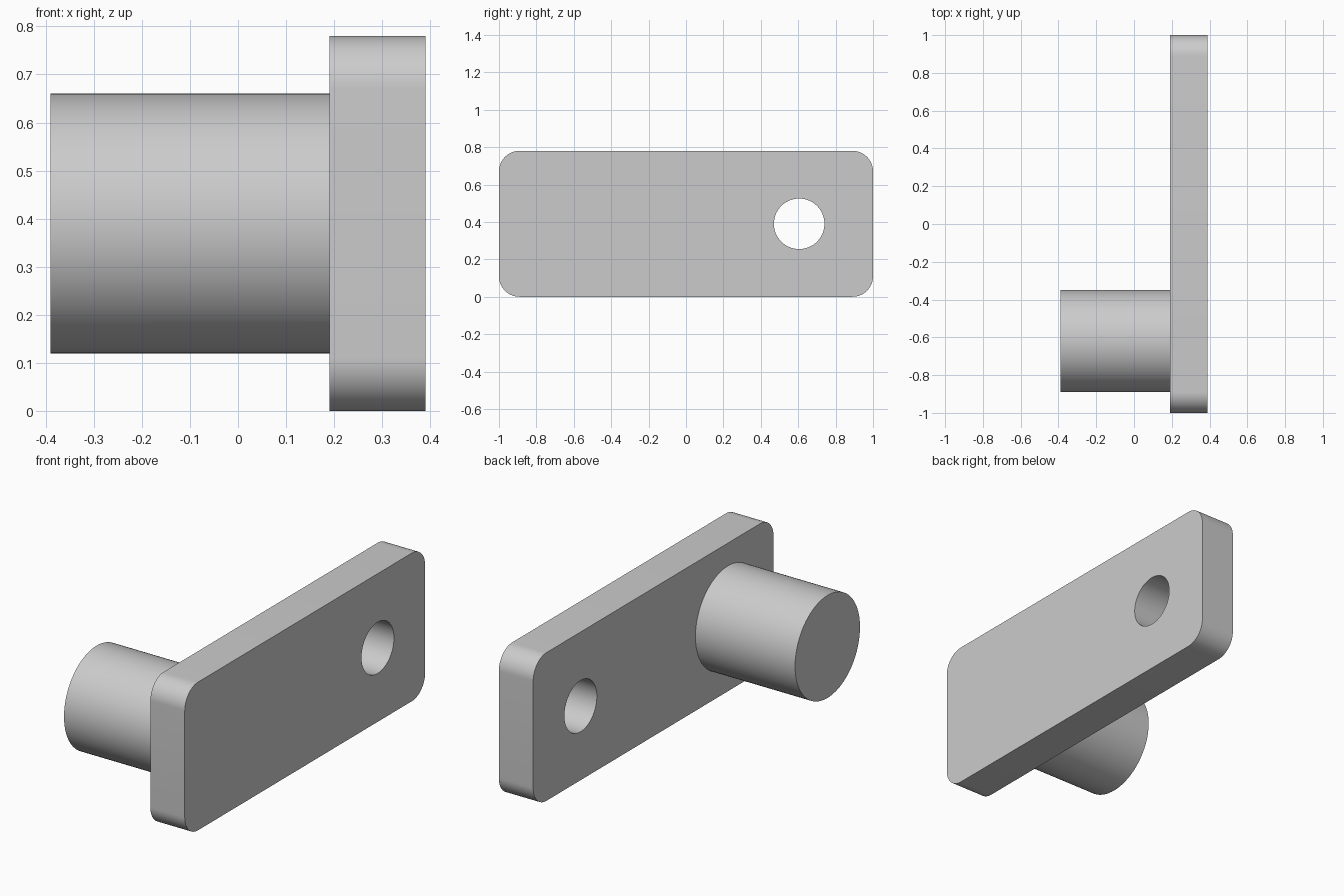
import bpy
import bmesh
from math import cos, sin, pi, radians
from mathutils import Matrix, Vector

cube = bpy.data.objects.get("Cube")
if cube:
    bpy.data.objects.remove(cube, do_unlink=True)

HEIGHT = 0.78
MID_Z = HEIGHT / 2
PLATE_BACK, PLATE_FRONT = 0.19, 0.39
CORNER = 0.11

grey = bpy.data.materials.new("plain grey")
grey.use_nodes = True
colour = (0.6, 0.6, 0.6, 1)
grey.diffuse_color = colour
grey.node_tree.nodes["Principled BSDF"].inputs["Base Color"].default_value = colour


def add_object(name, bm):
    bmesh.ops.recalc_face_normals(bm, faces=bm.faces)
    mesh = bpy.data.meshes.new(name)
    bm.to_mesh(mesh)
    bm.free()
    mesh.materials.append(grey)
    obj = bpy.data.objects.new(name, mesh)
    bpy.context.collection.objects.link(obj)
    return obj


def cylinder_x(name, x0, x1, y, radius, sides=96):
    """Cylinder along x at mid height."""
    bm = bmesh.new()
    place = Matrix.Translation(((x0 + x1) / 2, y, MID_Z)) @ Matrix.Rotation(pi / 2, 4, 'Y')
    bmesh.ops.create_cone(bm, cap_ends=True, segments=sides, radius1=radius,
                          radius2=radius, depth=x1 - x0, matrix=place)
    return add_object(name, bm)


def rounded_plate(name, steps=16):
    """Rounded rectangle in the yz plane, extruded along x."""
    bm = bmesh.new()
    ring = []
    for quarter, (sy, sz) in enumerate([(1, 1), (-1, 1), (-1, -1), (1, -1)]):
        for i in range(steps + 1):
            a = (quarter + i / steps) * pi / 2
            ring.append(bm.verts.new((PLATE_BACK,
                                      sy * (1 - CORNER) + CORNER * cos(a),
                                      MID_Z + sz * (MID_Z - CORNER) + CORNER * sin(a))))
    face = bm.faces.new(ring)
    out = bmesh.ops.extrude_face_region(bm, geom=[face], use_keep_orig=True)
    moved = [g for g in out["geom"] if isinstance(g, bmesh.types.BMVert)]
    bmesh.ops.translate(bm, verts=moved, vec=Vector((PLATE_FRONT - PLATE_BACK, 0, 0)))
    return add_object(name, bm)


def apply_boolean(target, tool, operation):
    mod = target.modifiers.new(operation.lower(), 'BOOLEAN')
    mod.operation, mod.solver, mod.object = operation, 'EXACT', tool
    bpy.ops.object.select_all(action='DESELECT')
    target.select_set(True)
    bpy.context.view_layer.objects.active = target
    bpy.ops.object.modifier_apply(modifier=mod.name)
    bpy.data.objects.remove(tool, do_unlink=True)


# Arm plate with a through hole and a solid round pin on its right side
arm = rounded_plate("arm_with_pin")
apply_boolean(arm, cylinder_x("hole_cutter", 0, 0.6, 0.605, 0.135), 'DIFFERENCE')
apply_boolean(arm, cylinder_x("pin", -0.39, 0.29, -0.62, 0.27), 'UNION')
bpy.ops.object.shade_smooth_by_angle(angle=radians(30))
